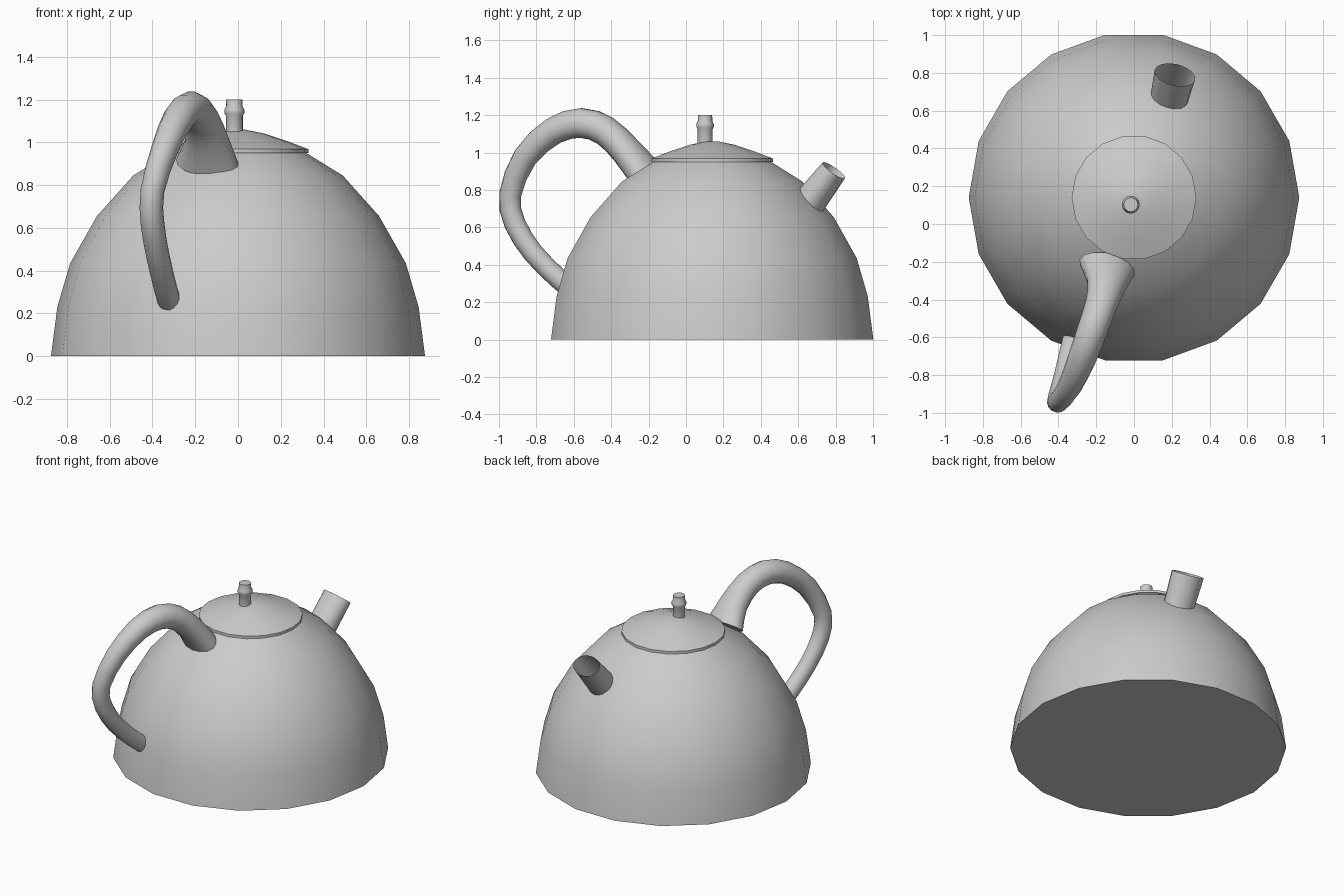
import bpy, bmesh
from math import sin, cos, tau, radians
from mathutils import Vector

if "Cube" in bpy.data.objects:
    bpy.data.objects.remove(bpy.data.objects["Cube"])


def finish(name, rings, cap_start=False, cap_end=False, angle=40):
    """Skin a list of point rings into a smooth shaded object."""
    bm = bmesh.new()
    vr = [[bm.verts.new(p) for p in ring] for ring in rings]
    n = len(vr[0])
    for a, b in zip(vr, vr[1:]):
        for i in range(n):
            j = (i + 1) % n
            bm.faces.new((a[i], a[j], b[j], b[i]))
    if cap_start:
        bm.faces.new(vr[0][::-1])
    if cap_end:
        bm.faces.new(vr[-1])
    bmesh.ops.remove_doubles(bm, verts=bm.verts, dist=1e-5)
    bmesh.ops.recalc_face_normals(bm, faces=bm.faces)
    me = bpy.data.meshes.new(name)
    bm.to_mesh(me)
    bm.free()
    ob = bpy.data.objects.new(name, me)
    bpy.context.collection.objects.link(ob)
    bpy.ops.object.select_all(action='DESELECT')
    ob.select_set(True)
    bpy.context.view_layer.objects.active = ob
    bpy.ops.object.shade_smooth_by_angle(angle=radians(angle))
    return ob


def ellipse(c, u, v, ru, rv, n):
    return [c + u * (ru * cos(tau * i / n)) + v * (rv * sin(tau * i / n)) for i in range(n)]


def lathe(name, x, y, profile, n, **kw):
    X, Y = Vector((1, 0, 0)), Vector((0, 1, 0))
    return finish(name, [ellipse(Vector((x, y, z)), X, Y, r, r, n) for r, z in profile], **kw)


# Domed body with a flat base
lathe("body", 0, 0.14, [(0.875, 0), (0.845, 0.23), (0.785, 0.435), (0.66, 0.655),
                        (0.49, 0.845), (0.32, 0.95)], 18, cap_start=True)

# Lid with thin rim
lathe("lid", 0, 0.14, [(0.32, 0.95), (0.33, 0.95), (0.33, 0.968), (0.23, 1.006),
                       (0.12, 1.042), (0.03, 1.06)], 18, cap_end=True)

# Lid knob
lathe("lid_knob", -0.017, 0.102, [(0.04, 1.04), (0.04, 1.125), (0.047, 1.137), (0.047, 1.152),
                                  (0.039, 1.168), (0.038, 1.2)], 16, cap_end=True)

# Open spout, slightly oval
base, tip = Vector((0.185, 0.66, 0.735)), Vector((0.217, 0.79, 0.905))
axis = (tip - base).normalized()
side = axis.cross(Vector((0, 0, 1))).normalized()
up = side.cross(axis)
finish("spout", [ellipse(base - axis * 0.04, side, up, 0.1, 0.09, 16),
                 ellipse(base, side, up, 0.1, 0.088, 16),
                 ellipse(tip, side, up, 0.11, 0.072, 16)])

# Handle path: x, y, z, sideways radius, in-plane radius
keys = [(-0.14, -0.225, 0.895, 0.155, 0.09), (-0.145, -0.32, 1.01, 0.105, 0.082),
        (-0.175, -0.43, 1.115, 0.085, 0.08), (-0.22, -0.56, 1.158, 0.08, 0.081),
        (-0.275, -0.71, 1.115, 0.075, 0.073), (-0.34, -0.86, 0.975, 0.063, 0.066),
        (-0.40, -0.94, 0.775, 0.055, 0.06), (-0.40, -0.915, 0.62, 0.055, 0.058),
        (-0.373, -0.815, 0.46, 0.054, 0.056), (-0.34, -0.675, 0.32, 0.054, 0.055),
        (-0.322, -0.60, 0.26, 0.054, 0.055)]


def catmull(a, b, c, d, t):
    return [0.5 * (2 * q + (r - p) * t + (2 * p - 5 * q + 4 * r - s) * t * t
                   + (3 * q - p - 3 * r + s) * t ** 3) for p, q, r, s in zip(a, b, c, d)]


path = []
for i in range(len(keys) - 1):
    a, d = keys[max(i - 1, 0)], keys[min(i + 2, len(keys) - 1)]
    path += [catmull(a, keys[i], keys[i + 1], d, t) for t in (0, 0.5)]
path.append(keys[-1])

lateral = Vector((0.93, -0.365, 0)).normalized()
rings = []
for i, p in enumerate(path):
    tangent = Vector(path[min(i + 1, len(path) - 1)][:3]) - Vector(path[max(i - 1, 0)][:3])
    tangent.normalize()
    u = (lateral - tangent * lateral.dot(tangent)).normalized()
    rings.append(ellipse(Vector(p[:3]), u, tangent.cross(u), p[3], p[4], 14))
finish("handle", rings, cap_start=True, cap_end=True, angle=60)
